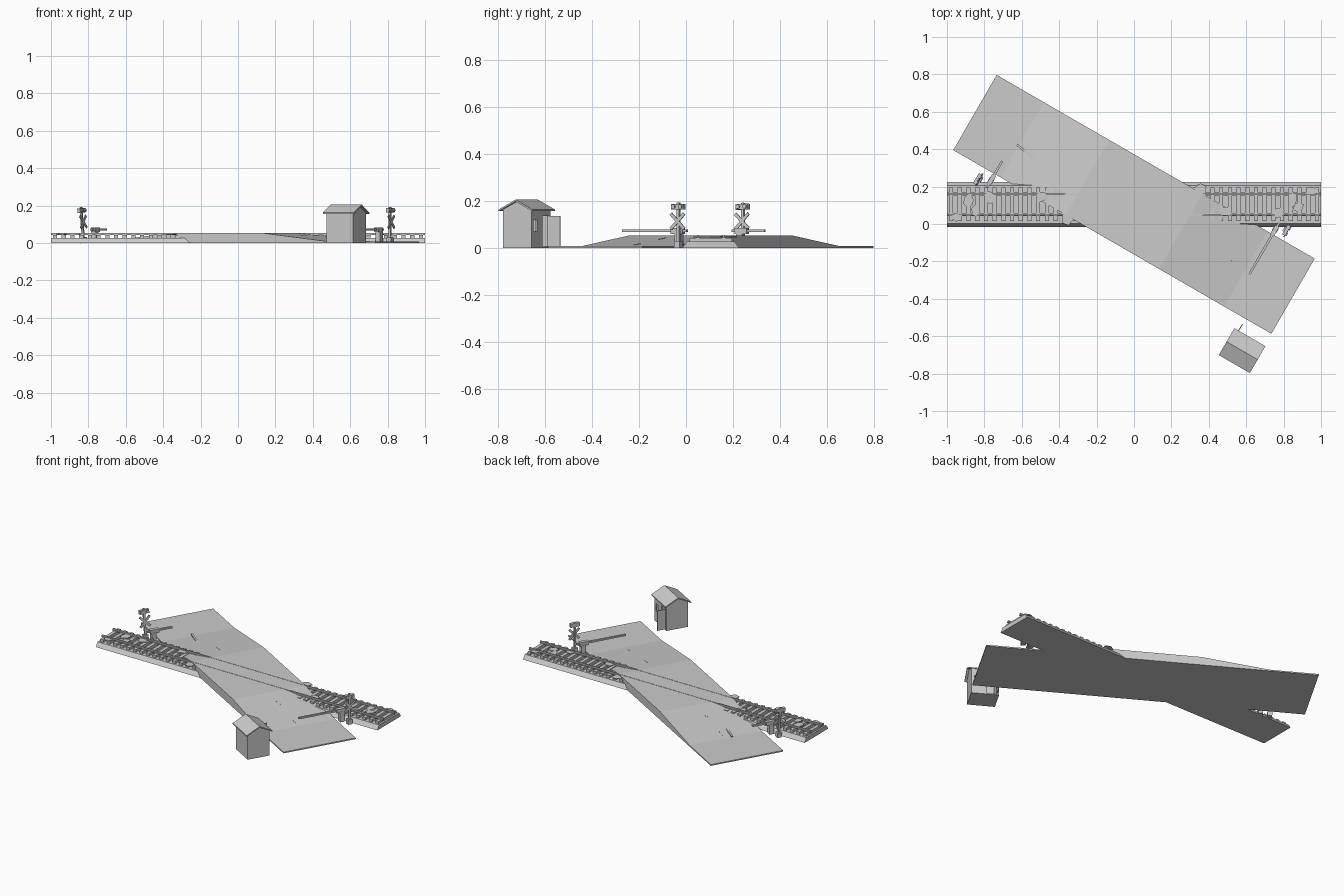
import bpy, bmesh, math, random
from mathutils import Matrix, Vector

if "Cube" in bpy.data.objects:
    bpy.data.objects.remove(bpy.data.objects["Cube"])

random.seed(4)
grey = bpy.data.materials.new("light_grey")
grey.diffuse_color = (0.6, 0.6, 0.6, 1)
grey.use_nodes = True
grey.node_tree.nodes["Principled BSDF"].inputs["Base Color"].default_value = grey.diffuse_color

CENTRE = Matrix.Translation((0, 0.105, 0))
ROAD = Matrix.Rotation(math.radians(-30), 4, 'Z')   # road runs along local x


def finish(name, bm, m=Matrix()):
    bmesh.ops.transform(bm, matrix=m, verts=bm.verts)
    bmesh.ops.recalc_face_normals(bm, faces=bm.faces)
    me = bpy.data.meshes.new(name)
    bm.to_mesh(me)
    bm.free()
    me.materials.append(grey)
    ob = bpy.data.objects.new(name, me)
    bpy.context.collection.objects.link(ob)
    return ob


def add_box(bm, lo, hi, m=Matrix()):
    lo, hi = Vector(lo), Vector(hi)
    s = Matrix.Translation((lo + hi) / 2) @ Matrix.Diagonal((*(hi - lo), 1))
    bmesh.ops.create_cube(bm, size=1, matrix=m @ s)


def box(name, lo, hi, m=Matrix()):
    bm = bmesh.new()
    add_box(bm, lo, hi)
    return finish(name, bm, m)


def prism(name, pts, vec, m=Matrix()):
    """Extrude a closed outline of 3D points along vec."""
    bm = bmesh.new()
    f = bm.faces.new([bm.verts.new(p) for p in pts])
    r = bmesh.ops.extrude_face_region(bm, geom=[f])
    bmesh.ops.translate(bm, vec=vec, verts=[v for v in r["geom"] if isinstance(v, bmesh.types.BMVert)])
    return finish(name, bm, m)


# Road ramping up over the track
W = 0.232
half = [(0.982, 0), (0.982, 0.008), (0.69, 0.008), (0.288, 0.053)]
profile = half + [(-t, z) for t, z in reversed(half)]
prism("road", [(t, -W, z) for t, z in profile], (0, 2 * W, 0), CENTRE @ ROAD)

# Ballast bed
prism("ballast", [(-1, -0.12, 0), (-1, 0.12, 0), (-1, 0.102, 0.027), (-1, -0.102, 0.027)],
      (2, 0, 0), CENTRE)

# Sleepers
bm = bmesh.new()
n = 43
for i in range(n):
    x = -0.978 + 1.956 * i / (n - 1)
    add_box(bm, (x - 0.011, -0.09, 0.022), (x + 0.011, 0.09, 0.043))
finish("sleepers", bm, CENTRE)

# Rails
for s in (-1, 1):
    bm = bmesh.new()
    add_box(bm, (-1, s * 0.055 - 0.004, 0.043), (1, s * 0.055 + 0.004, 0.0545))
    add_box(bm, (-1, s * 0.055 - 0.008, 0.042), (1, s * 0.055 + 0.008, 0.0455))
    finish("rail", bm, CENTRE)

# Loose flat patches on the track, road marks; all repeated by a half turn
patches = [(-0.95, -0.07), (-0.85, -0.03), (-0.88, 0.015), (-0.77, 0.04),
           (-0.50, 0.035), (-0.355, -0.075)]
for k in range(2):
    turn = CENTRE @ Matrix.Rotation(math.pi * k, 4, 'Z')
    for x, y in patches:
        a0 = random.random() * 6
        pts = []
        for i in range(6):
            a, r = a0 + i * math.pi / 3, random.uniform(0.018, 0.038)
            pts.append((x + r * math.cos(a), max(-0.115, y + r * math.sin(a) * 1.1), 0.044))
        prism("track_patch", pts, (0, 0, 0.004), turn)
    # centre dashes and barrier fragment following the ramp
    slope = turn @ ROAD @ Matrix.Translation((-0.489, 0, 0.0305)) @ Matrix.Rotation(
        -math.atan2(0.045, 0.402), 4, 'Y')
    for t in (-0.14, 0.08):
        box("road_dash", (t - 0.025, -0.005, -0.001), (t + 0.025, 0.005, 0.001), slope)

box("broken_barrier_piece", (-0.006, -0.07, 0), (0.006, 0.07, 0.006),
    Matrix.Translation((-0.57, 0.38, 0.014)) @ Matrix.Rotation(0.9, 4, 'Z'))


def crossing_signal(pos, tilt):
    """Post with crossed boards and a lamp box, facing along the road."""
    m = Matrix.Translation((*pos, 0)) @ Matrix.Rotation(tilt, 4, 'Y') @ ROAD
    box("signal_post", (-0.006, -0.006, 0), (0.006, 0.006, 0.192), m)
    box("signal_base", (-0.014, -0.014, 0), (0.014, 0.014, 0.03), m)
    bm = bmesh.new()
    for a in (-45, 45):
        add_box(bm, (0.006, -0.046, -0.007), (0.011, 0.046, 0.007),
                Matrix.Translation((0, 0, 0.113)) @ Matrix.Rotation(math.radians(a), 4, 'X'))
    finish("crossed_boards", bm, m)
    box("lamp_box", (-0.006, -0.03, 0.163), (0.012, 0.03, 0.187), m)
    bm = bmesh.new()
    for s in (-1, 1):
        bmesh.ops.create_cone(bm, cap_ends=True, segments=10, radius1=0.009, radius2=0.009, depth=0.008,
                              matrix=Matrix.Translation((0.015, s * 0.017, 0.175))
                              @ Matrix.Rotation(math.pi / 2, 4, 'Y'))
    finish("lamps", bm, m)


def barrier(pos, length, turn):
    """Motor stand, counterweight and arm across the road."""
    m = Matrix.Translation((*pos, 0)) @ Matrix.Rotation(turn, 4, 'Z') @ ROAD
    box("barrier_stand", (-0.014, -0.014, 0), (0.014, 0.014, 0.066), m)
    box("barrier_head", (-0.012, -0.035, 0.06), (0.012, 0.022, 0.084), m)
    box("barrier_arm", (-0.006, -length, 0.068), (0.006, 0.04, 0.078), m)
    for y in range(1, int(length / 0.06)):
        box("arm_band", (-0.0065, -y * 0.06 - 0.015, 0.0675),
            (0.0065, -y * 0.06 + 0.008, 0.0785), m)


crossing_signal((0.812, -0.032), 0)
crossing_signal((-0.825, 0.242), -0.08)
barrier((0.755, -0.03), 0.275, 0)
barrier((-0.765, 0.232), 0.12, math.pi)

# Keeper's hut beside the road
hut = Matrix.Translation((0.578, -0.677, 0)) @ ROAD
A, B, H = 0.082, 0.07, 0.163
walls = prism("hut_walls", [(-A, -B, 0), (-A, B, 0), (-A, B, H), (-A, 0, 0.198), (-A, -B, H)],
              (2 * A, 0, 0), hut)
cutters = [box("room_cutter", (-A + 0.008, -B + 0.008, 0.006), (A - 0.008, B - 0.008, 0.155), hut),
           box("door_cutter", (-0.068, 0.05, 0.006), (-0.012, 0.1, 0.135), hut),
           box("window_cutter", (0.035, 0.05, 0.07), (0.062, 0.1, 0.118), hut)]
for c in cutters:
    mod = walls.modifiers.new(c.name, 'BOOLEAN')
    mod.operation, mod.solver, mod.object = 'DIFFERENCE', 'EXACT', c
    c.hide_render = True
    c.hide_viewport = True

# Gabled roof slab and open door
prism("hut_roof", [(-0.096, -0.083, 0.156), (-0.096, 0, 0.197), (-0.096, 0.083, 0.156),
                   (-0.096, 0.083, 0.163), (-0.096, 0, 0.205), (-0.096, -0.083, 0.163)],
      (0.192, 0, 0), hut)
box("hut_door", (-0.072, B, 0.007), (-0.067, B + 0.054, 0.135), hut)
